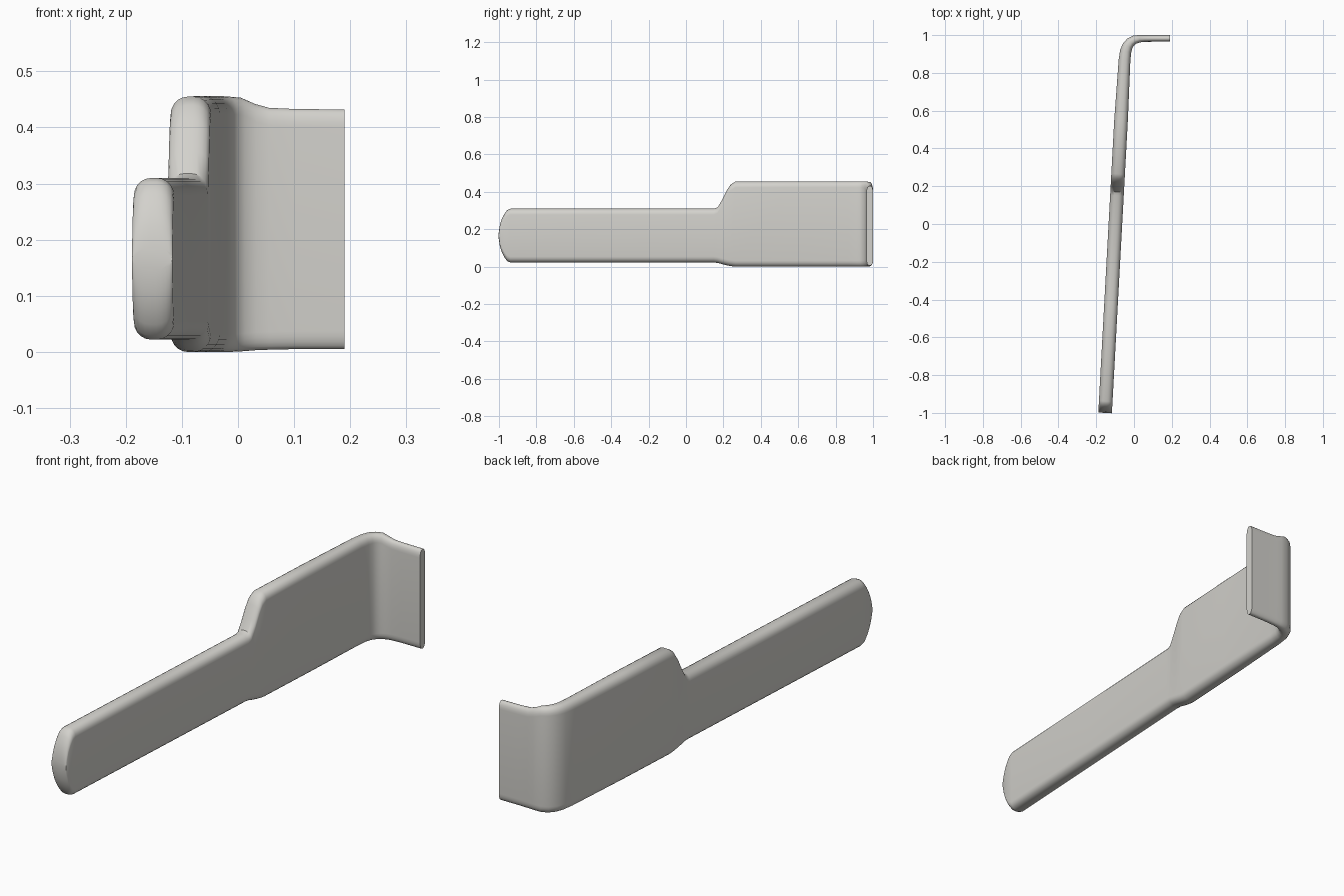
import bpy, bmesh, math
from mathutils import Vector

cube = bpy.data.objects.get("Cube")
if cube:
    bpy.data.objects.remove(cube, do_unlink=True)

mat = bpy.data.materials.new("warm light grey")
mat.use_nodes = True
colour = (0.65, 0.64, 0.605, 1)
mat.diffuse_color = colour
mat.node_tree.nodes["Principled BSDF"].inputs["Base Color"].default_value = colour

THICK = 0.072
STEPS = 5  # segments per rounded corner


def arm_x(y):
    """Centre line of the slightly slanted straight arm."""
    return -0.153 + 0.0545 * (y + 1)


# Stations: x, y, thickness, bottom, top
stations = []
# Curved tip
for y, h in ((-1, 0.02), (-0.994, 0.06), (-0.984, 0.09), (-0.97, 0.117),
             (-0.955, 0.137), (-0.938, 0.144)):
    stations.append((arm_x(y), y, THICK, 0.166 - h, 0.166 + h))
# Narrow blade, shoulder and wide plate
for y, low, high in ((-0.4, 0.022, 0.31), (0.15, 0.022, 0.31), (0.17, 0.02, 0.318),
                     (0.195, 0.013, 0.36), (0.22, 0.007, 0.41), (0.24, 0.003, 0.44),
                     (0.265, 0, 0.455), (0.55, 0, 0.456)):
    stations.append((arm_x(y), y, THICK, low, high))
# Bend and thin flange
stations += [(-0.05, 0.87, 0.062, 0, 0.456), (-0.044, 0.915, 0.06, 0, 0.456),
             (-0.034, 0.943, 0.056, 0, 0.456), (-0.018, 0.963, 0.051, 0, 0.455),
             (0.004, 0.976, 0.046, 0.001, 0.453), (0.03, 0.981, 0.039, 0.003, 0.442),
             (0.055, 0.982, 0.036, 0.004, 0.435), (0.1, 0.9825, 0.035, 0.005, 0.433),
             (0.19, 0.9825, 0.035, 0.005, 0.432)]


def section(thick, low, high):
    """Rounded rectangle as (offset, z) pairs."""
    rx, rz = thick * 0.42, min(0.032, (high - low) / 2 * 0.9)
    cx, cz = thick / 2 - rx, (high - low) / 2 - rz
    mid = (low + high) / 2
    pts = []
    for q, (sx, sz) in enumerate(((1, 1), (-1, 1), (-1, -1), (1, -1))):
        for i in range(STEPS + 1):
            a = (q + i / STEPS) * math.pi / 2
            pts.append((sx * cx + rx * math.cos(a), mid + sz * cz + rz * math.sin(a)))
    return pts


# Loft the rounded section along the path
bm = bmesh.new()
rings = []
for i, (x, y, thick, low, high) in enumerate(stations):
    a, b = stations[max(i - 1, 0)], stations[min(i + 1, len(stations) - 1)]
    tangent = Vector((b[0] - a[0], b[1] - a[1])).normalized()
    if i == len(stations) - 1:
        tangent = Vector((1, 0))
    rings.append([bm.verts.new((x + tangent.y * o, y - tangent.x * o, z))
                  for o, z in section(thick, low, high)])
for r, s in zip(rings, rings[1:]):
    for j in range(len(r)):
        k = (j + 1) % len(r)
        bm.faces.new((r[j], r[k], s[k], s[j]))
bm.faces.new(rings[0])
bm.faces.new(rings[-1])
bmesh.ops.recalc_face_normals(bm, faces=bm.faces)

mesh = bpy.data.meshes.new("bent_handle")
bm.to_mesh(mesh)
bm.free()
mesh.materials.append(mat)
handle = bpy.data.objects.new("bent_handle", mesh)
bpy.context.collection.objects.link(handle)
bpy.ops.object.select_all(action='DESELECT')
handle.select_set(True)
bpy.context.view_layer.objects.active = handle
bpy.ops.object.shade_smooth_by_angle(angle=math.radians(35))
